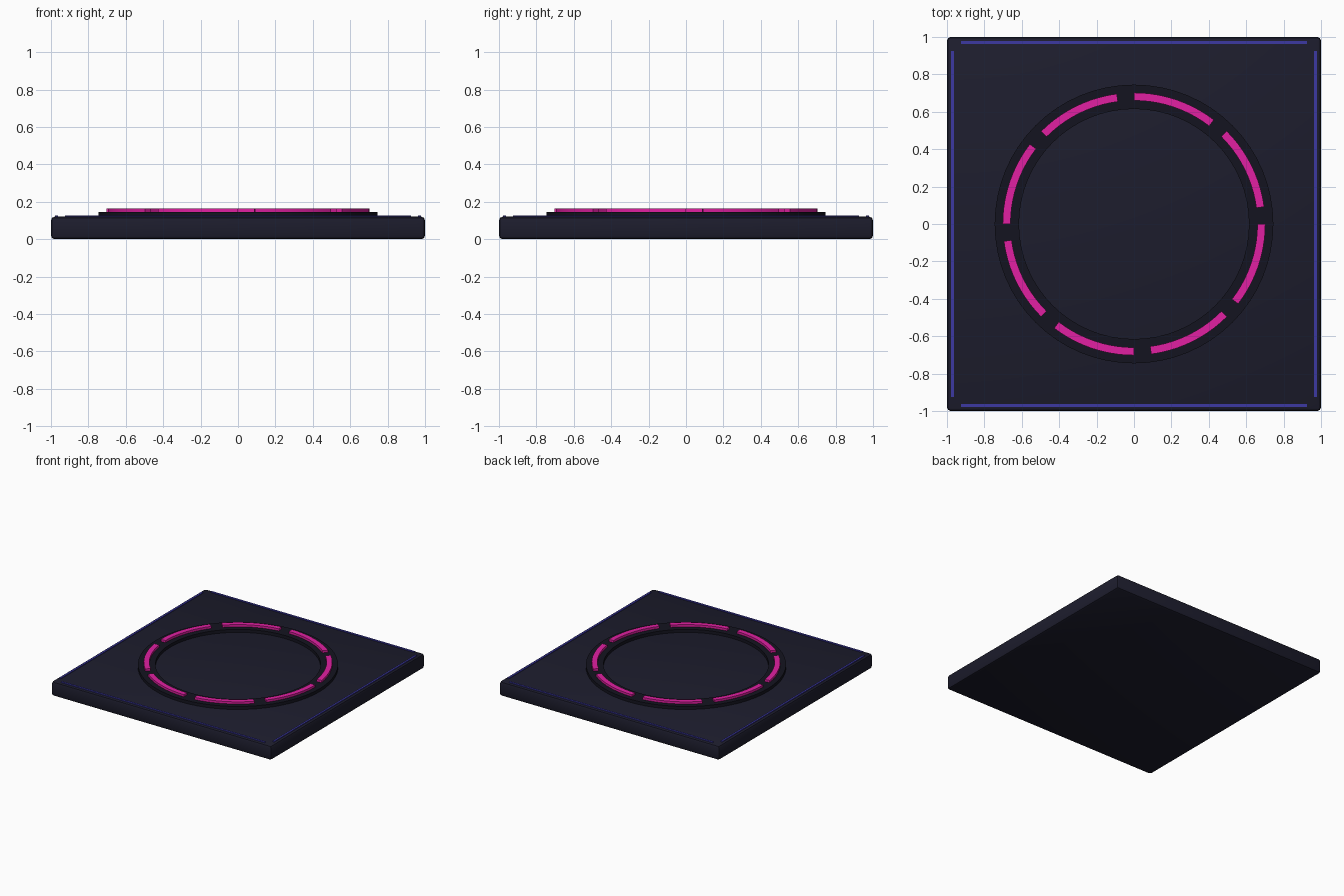
import bpy, bmesh, math
from mathutils import Matrix

if "Cube" in bpy.data.objects:
    bpy.data.objects.remove(bpy.data.objects["Cube"])


def material(name, rgb):
    m = bpy.data.materials.new(name)
    m.diffuse_color = (*rgb, 1)
    m.use_nodes = True
    m.node_tree.nodes["Principled BSDF"].inputs["Base Color"].default_value = m.diffuse_color
    return m


SLAB = material("dark_navy", (0.012, 0.012, 0.026))
RING = material("near_black", (0.007, 0.007, 0.014))
GLOW = material("magenta_glow", (0.75, 0.014, 0.36))
TRIM = material("indigo_trim", (0.045, 0.04, 0.36))


def finish(name, bm, mat, smooth=True):
    bmesh.ops.recalc_face_normals(bm, faces=bm.faces)
    mesh = bpy.data.meshes.new(name)
    bm.to_mesh(mesh)
    bm.free()
    ob = bpy.data.objects.new(name, mesh)
    bpy.context.collection.objects.link(ob)
    mesh.materials.append(mat)
    if smooth:
        bpy.ops.object.select_all(action='DESELECT')
        ob.select_set(True)
        bpy.context.view_layer.objects.active = ob
        bpy.ops.object.shade_smooth_by_angle(angle=math.radians(30))
    return ob


def box(name, size, centre, mat, bevel=0.0):
    bm = bmesh.new()
    bmesh.ops.create_cube(bm, size=1, matrix=Matrix.Translation(centre) @ Matrix.Diagonal((*size, 1)))
    if bevel:
        bmesh.ops.bevel(bm, geom=bm.edges[:], offset=bevel, segments=2,
                        profile=0.5, affect='EDGES')
    return finish(name, bm, mat, smooth=bool(bevel))


def arc(name, r_in, r_out, z0, z1, a0, a1, steps, mat):
    """Rectangular section swept about z; a full turn closes into a ring."""
    closed = abs(a1 - a0) >= 360
    section = [(r_in, z0), (r_out, z0), (r_out, z1), (r_in, z1)]
    bm = bmesh.new()
    rows = []
    for i in range(steps if closed else steps + 1):
        a = math.radians(a0 + (a1 - a0) * i / steps)
        rows.append([bm.verts.new((r * math.cos(a), r * math.sin(a), z)) for r, z in section])
    for i in range(steps):
        p, q = rows[i], rows[(i + 1) % len(rows)]
        for j in range(4):
            k = (j + 1) % 4
            bm.faces.new((p[j], p[k], q[k], q[j]))
    if not closed:
        bm.faces.new(rows[0])
        bm.faces.new(rows[-1])
    return finish(name, bm, mat)


# Bevelled floor slab
box("floor_slab", (2, 2, 0.12), (0, 0, 0.06), SLAB, bevel=0.02)

# Thin trim lines along the four edges
for side, s in (("low", -1), ("high", 1)):
    box(f"trim_y_{side}", (1.85, 0.016, 0.012), (0, s * 0.97, 0.12), TRIM)
    box(f"trim_x_{side}", (0.016, 1.85, 0.012), (s * 0.97, 0, 0.12), TRIM)

# Flat dark ring
arc("ring_base", 0.615, 0.745, 0.115, 0.145, 0, 360, 64, RING)

# Eight glowing arc segments
for i in range(8):
    arc(f"glow_segment_{i + 1}", 0.66, 0.702, 0.14, 0.163,
        45 * i - 37.5, 45 * i, 10, GLOW)
